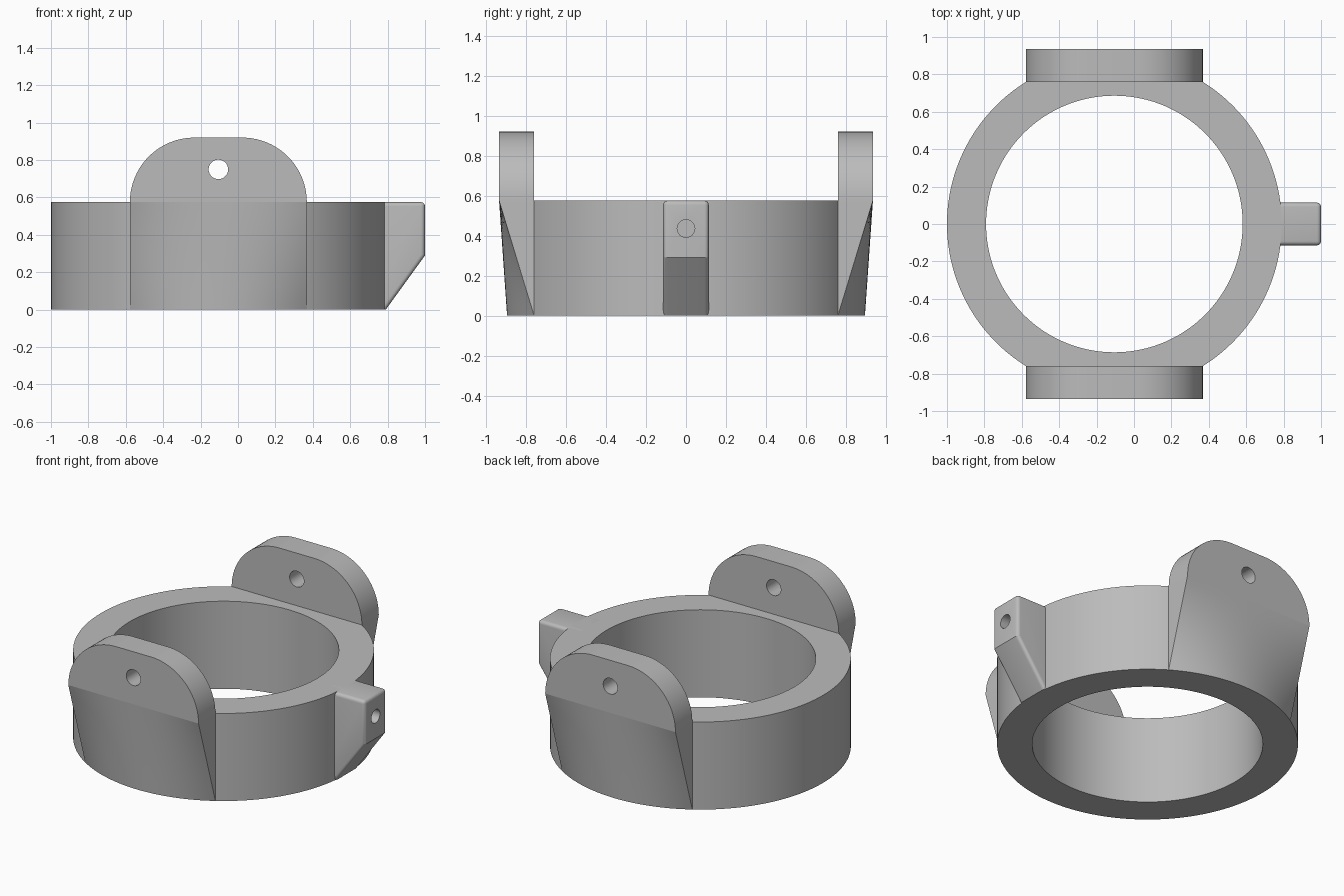
import bpy, bmesh, math
from mathutils import Matrix

if "Cube" in bpy.data.objects:
    bpy.data.objects.remove(bpy.data.objects["Cube"], do_unlink=True)

CX = -0.105                  # ring axis
R_OUT, R_IN, H = 0.895, 0.686, 0.575
EAR_W, EAR_Y, EAR_TOP = 0.473, 0.935, 0.92
EAR_IN = math.sqrt(R_OUT ** 2 - EAR_W ** 2)

grey = bpy.data.materials.new("plain_grey")
grey.use_nodes = True
grey.diffuse_color = (0.5, 0.5, 0.5, 1)
grey.node_tree.nodes["Principled BSDF"].inputs["Base Color"].default_value = (0.5, 0.5, 0.5, 1)


def make_object(name, bm):
    bmesh.ops.recalc_face_normals(bm, faces=bm.faces[:])
    mesh = bpy.data.meshes.new(name)
    bm.to_mesh(mesh)
    bm.free()
    mesh.materials.append(grey)
    obj = bpy.data.objects.new(name, mesh)
    bpy.context.collection.objects.link(obj)
    return obj


def select_only(obj):
    bpy.ops.object.select_all(action='DESELECT')
    obj.select_set(True)
    bpy.context.view_layer.objects.active = obj


def smooth(obj):
    select_only(obj)
    bpy.ops.object.shade_smooth_by_angle(angle=math.radians(25))


def drill(obj, location, radius, depth, axis):
    """Cut a round hole along the given axis, centred on location."""
    bm = bmesh.new()
    turn = Matrix.Rotation(math.pi / 2, 4, 'X' if axis == 'Y' else 'Y')
    bmesh.ops.create_cone(bm, cap_ends=True, segments=40, radius1=radius, radius2=radius,
                          depth=depth, matrix=Matrix.Translation(location) @ turn)
    cutter = make_object("hole_cutter", bm)
    cutter.hide_render = True
    mod = obj.modifiers.new("hole", 'BOOLEAN')
    mod.operation, mod.solver, mod.object = 'DIFFERENCE', 'EXACT', cutter
    select_only(obj)
    bpy.ops.object.modifier_apply(modifier=mod.name)
    bpy.data.objects.remove(cutter, do_unlink=True)


# Ring: rectangular section revolved about its axis
bm = bmesh.new()
section = [bm.verts.new((CX + r, 0, z))
           for r, z in ((R_IN, 0), (R_OUT, 0), (R_OUT, H), (R_IN, H))]
edges = [bm.edges.new((section[i], section[(i + 1) % 4])) for i in range(4)]
bmesh.ops.spin(bm, geom=section + edges, cent=(CX, 0, 0), axis=(0, 0, 1),
               angle=2 * math.pi, steps=144, use_merge=True)
bmesh.ops.remove_doubles(bm, verts=bm.verts[:], dist=1e-5)
smooth(make_object("ring", bm))


# Ears: rounded plate whose outer face blends down to the ring's bottom edge
def ear(name, side):
    bm = bmesh.new()
    cols, rows = 32, 12

    def vert(x, y, z):
        return bm.verts.new((CX + x, side * y, z))

    grid = []
    for j in range(rows + 1):
        t = j / rows
        row = []
        for i in range(cols + 1):
            x = EAR_W * (2 * i / cols - 1)
            y = math.sqrt(R_OUT ** 2 - x * x)
            row.append(vert(x, y + (EAR_Y - y) * t, H * t))
        grid.append(row)
    for j in range(rows):
        for i in range(cols):
            bm.faces.new((grid[j][i], grid[j][i + 1], grid[j + 1][i + 1], grid[j + 1][i]))

    # rounded top outline, running from the +x shoulder to the -x shoulder
    rad = EAR_TOP - H
    steps = 20
    arc = [(EAR_W - rad + rad * math.cos(a), H + rad * math.sin(a))
           for a in (math.pi / 2 * k / steps for k in range(steps + 1))]
    outline = arc + [(-x, z) for x, z in reversed(arc)]
    outer = [grid[-1][-1]] + [vert(x, EAR_Y, z) for x, z in outline[1:-1]] + [grid[-1][0]]
    inner = [vert(x, EAR_IN, z) for x, z in outline]
    bm.faces.new(outer + grid[-1][1:-1])
    bm.faces.new(inner + [grid[0][0], grid[0][-1]])
    for k in range(len(outer) - 1):
        bm.faces.new((outer[k], outer[k + 1], inner[k + 1], inner[k]))
    # triangular cheeks and underside
    bm.faces.new([row[-1] for row in grid] + [inner[0]])
    bm.faces.new([row[0] for row in grid] + [inner[-1]])
    bm.faces.new(grid[0])
    for a, b in zip(grid[-1], grid[-1][1:]):
        bm.edges.get((a, b)).smooth = False
    obj = make_object(name, bm)
    drill(obj, (CX, side * 0.85, 0.75), 0.052, 0.4, 'Y')
    smooth(obj)


ear("front_ear", -1)
ear("back_ear", 1)

# Side lug: chamfered block with softened edges and a blind hole
bm = bmesh.new()
profile = [(0.7, 0), (0.79, 0), (1, 0.29), (1, H), (0.7, H)]
half = 0.114
near = [bm.verts.new((x, -half, z)) for x, z in profile]
far = [bm.verts.new((x, half, z)) for x, z in profile]
bm.faces.new(near)
bm.faces.new(far)
for i in range(5):
    k = (i + 1) % 5
    bm.faces.new((near[i], near[k], far[k], far[i]))
soft = [bm.edges.get((near[3], far[3]))]
for ring in (near, far):
    soft += [bm.edges.get((ring[i], ring[i + 1])) for i in (1, 2, 3)]
bmesh.ops.bevel(bm, geom=soft, offset=0.022, offset_type='OFFSET', segments=5,
                profile=0.5, affect='EDGES', clamp_overlap=True)
lug = make_object("side_lug", bm)
drill(lug, (0.96, 0, 0.435), 0.044, 0.3, 'X')
smooth(lug)
